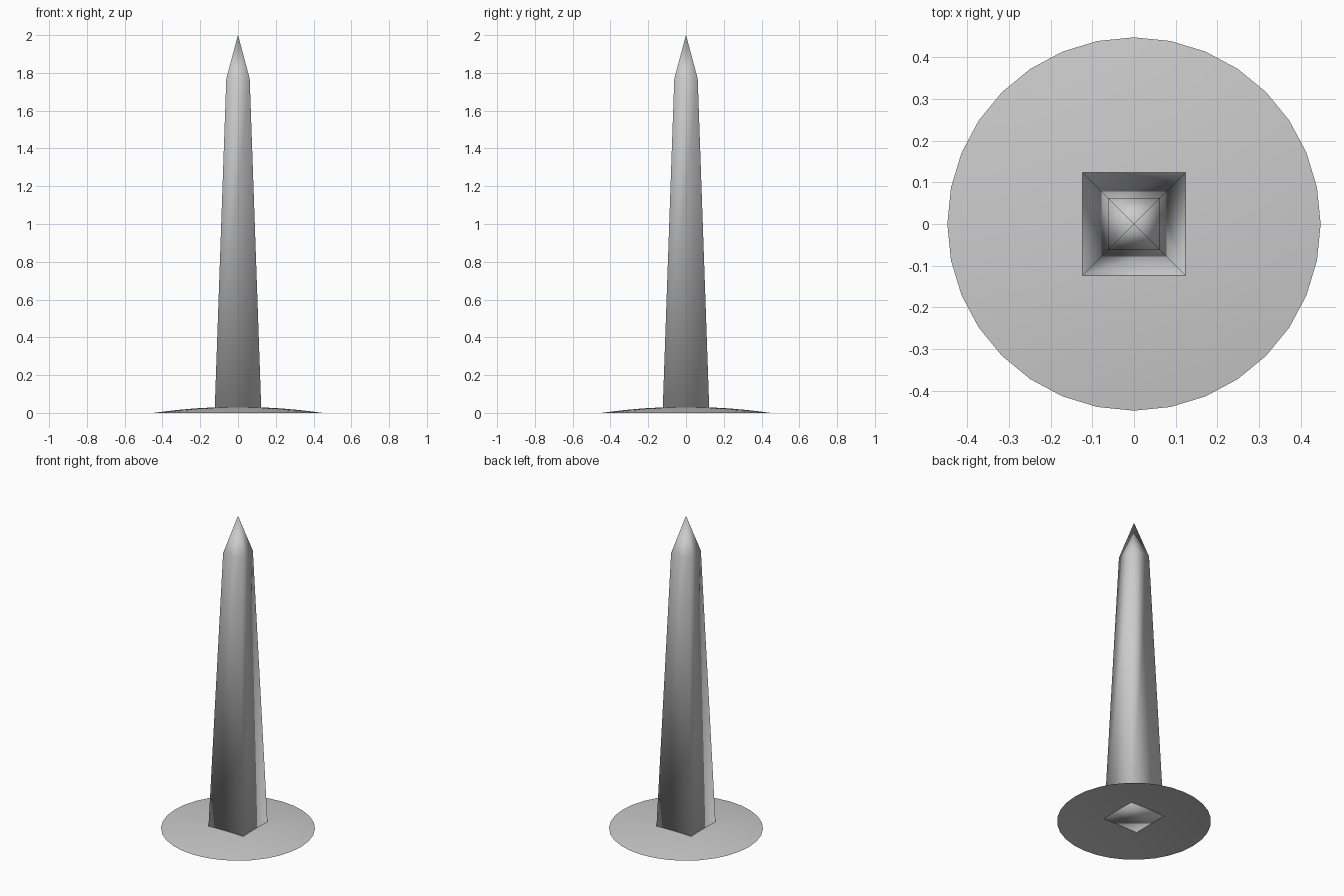
import bpy, bmesh, math

cube = bpy.data.objects.get("Cube")
if cube:
    bpy.data.objects.remove(cube, do_unlink=True)

# One plain grey for everything
grey = bpy.data.materials.new("plain_grey")
grey.use_nodes = True
colour = (0.6, 0.6, 0.6, 1.0)
grey.diffuse_color = colour
grey.node_tree.nodes["Principled BSDF"].inputs["Base Color"].default_value = colour


def ring(bm, sides, radius, z, turn=0.0):
    """Add a regular ring of vertices."""
    step = math.tau / sides
    return [bm.verts.new((radius * math.cos(turn + i * step),
                          radius * math.sin(turn + i * step), z))
            for i in range(sides)]


def bridge(bm, low, high):
    """Join two rings with quads."""
    n = len(low)
    for i in range(n):
        j = (i + 1) % n
        bm.faces.new((low[i], low[j], high[j], high[i]))


def fan(bm, low, z):
    """Close a ring upward to a single point."""
    tip = bm.verts.new((0, 0, z))
    for i in range(len(low)):
        bm.faces.new((low[i], low[(i + 1) % len(low)], tip))


def finish(bm, name):
    """Turn the mesh into a smooth shaded object."""
    for face in bm.faces:
        face.smooth = True
    mesh = bpy.data.meshes.new(name)
    bm.to_mesh(mesh)
    bm.free()
    mesh.materials.append(grey)
    obj = bpy.data.objects.new(name, mesh)
    bpy.context.collection.objects.link(obj)
    return obj


# Shallow open dome at the foot
RADIUS, RISE = 0.447, 0.032
bm = bmesh.new()
rings = [ring(bm, 32, RADIUS * t, RISE * (1 - t * t))
         for t in (1.0, 0.85, 0.7, 0.5, 0.25)]
for low, high in zip(rings, rings[1:]):
    bridge(bm, low, high)
fan(bm, rings[-1], RISE)
finish(bm, "base_dome")

# Four-sided tapering shaft with a pointed tip, smooth all over
bm = bmesh.new()
corner = math.sqrt(2)
foot = ring(bm, 4, 0.123 * corner, 0.025, math.pi / 4)
shoulder = ring(bm, 4, 0.062 * corner, 1.77, math.pi / 4)
bm.faces.new(list(reversed(foot)))
bridge(bm, foot, shoulder)
fan(bm, shoulder, 2.0)
finish(bm, "spike_shaft")
